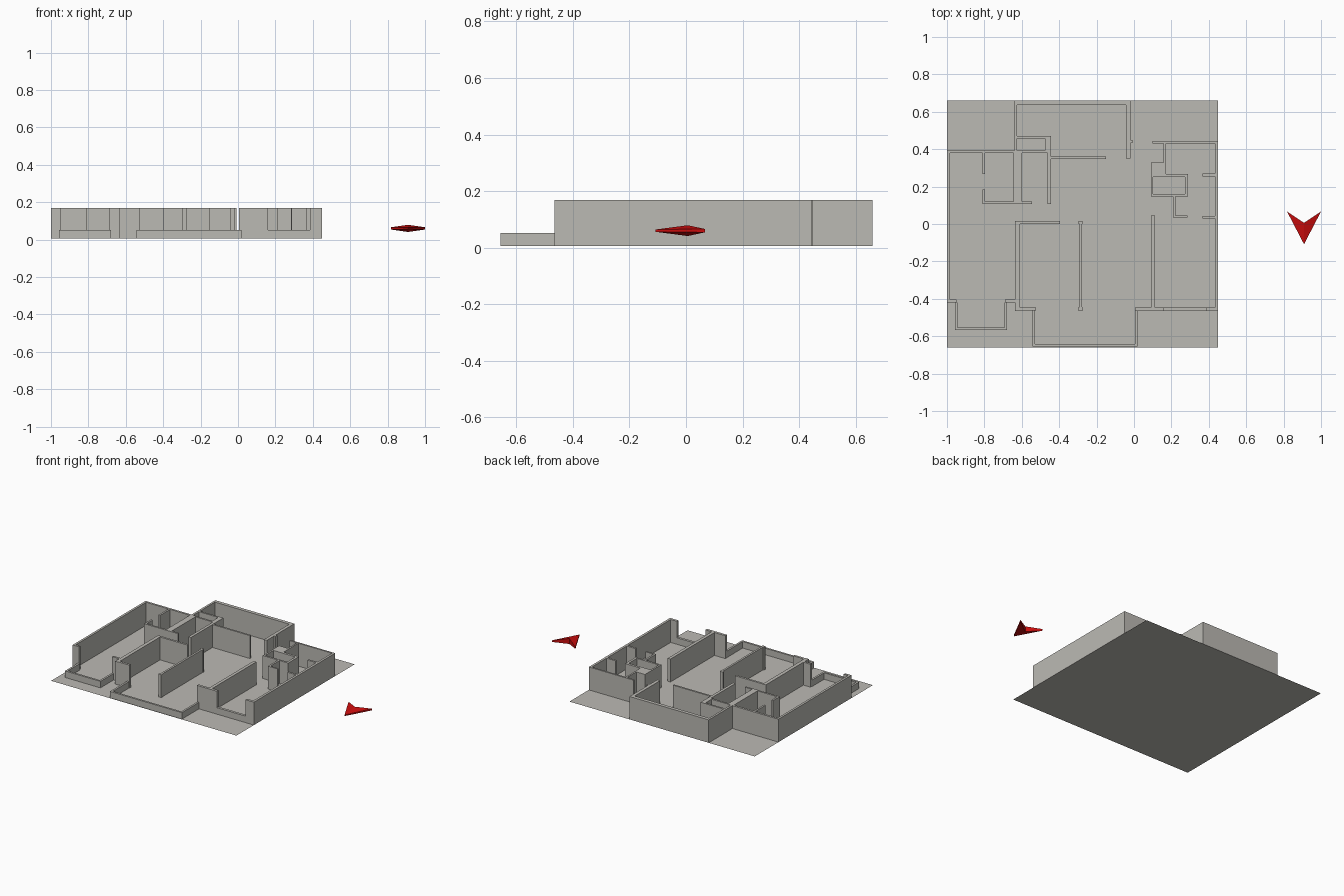
import bpy, bmesh

FLOOR, SILL, TOP = 0.006, 0.052, 0.168


def material(name, rgb):
    m = bpy.data.materials.new(name)
    m.diffuse_color = (*rgb, 1)
    return m


GREY = material("warm_grey", (0.50, 0.49, 0.455))
RED = material("red", (0.60, 0.004, 0.004))


def finish(bm, name, mat):
    me = bpy.data.meshes.new(name)
    bm.to_mesh(me)
    bm.free()
    me.materials.append(mat)
    ob = bpy.data.objects.new(name, me)
    bpy.context.collection.objects.link(ob)
    return ob


def walls(name, rects, top=TOP):
    """Boxes from (x0, x1, y0, y1), open underneath where they meet the floor."""
    bm = bmesh.new()
    for x0, x1, y0, y1 in rects:
        plan = [(x0, y0), (x1, y0), (x1, y1), (x0, y1)]
        lo = [bm.verts.new((x, y, FLOOR)) for x, y in plan]
        hi = [bm.verts.new((x, y, top)) for x, y in plan]
        bm.faces.new(hi)
        for i in range(4):
            j = (i + 1) % 4
            bm.faces.new((lo[i], lo[j], hi[j], hi[i]))
    return finish(bm, name, GREY)


# Floor sheet
bm = bmesh.new()
bm.faces.new([bm.verts.new((x, y, FLOOR)) for x, y in
              ((-1, -0.66), (0.45, -0.66), (0.45, 0.66), (-1, 0.66))])
finish(bm, "floor", GREY)

# Left room shell with short returns beside the balcony
walls("left_room_walls", [
    (-1, -0.984, -0.42, 0.395),
    (-0.984, -0.643, 0.38, 0.395),
    (-0.984, -0.95, -0.42, -0.405),
    (-0.69, -0.635, -0.42, -0.405),
])

# Small rooms and service shaft at the back left
walls("back_left_partitions", [
    (-0.643, -0.60, 0.107, 0.393),
    (-0.60, -0.443, 0.38, 0.393),
    (-0.475, -0.443, 0.393, 0.457),
    (-0.625, -0.443, 0.457, 0.47),
    (-0.463, -0.443, 0.107, 0.38),
    (-0.443, -0.15, 0.347, 0.36),
    (-0.81, -0.643, 0.107, 0.12),
    (-0.60, -0.545, 0.107, 0.12),
    (-0.81, -0.797, 0.12, 0.185),
    (-0.81, -0.797, 0.267, 0.38),
])

# Back room shell
walls("back_room_walls", [
    (-0.64, -0.625, 0.393, 0.66),
    (-0.625, -0.02, 0.635, 0.66),
    (-0.043, -0.02, 0.35, 0.635),
    (-0.02, -0.008, 0.433, 0.45),
])

# Middle rooms
walls("middle_walls", [
    (-0.635, -0.61, -0.465, 0.015),
    (-0.61, -0.395, 0.0, 0.015),
    (-0.61, -0.525, -0.463, -0.447),
    (-0.291, -0.277, -0.465, 0.015),
    (-0.298, -0.275, -0.465, -0.445),
    (-0.298, -0.275, 0.0, 0.015),
    (0.09, 0.112, -0.447, 0.045),
])

# Right side shell, with a window gap in the front wall
walls("right_outer_walls", [
    (0.433, 0.45, -0.465, 0.443),
    (0.10, 0.433, 0.431, 0.443),
    (0.005, 0.16, -0.465, -0.447),
    (0.385, 0.433, -0.465, -0.447),
])
walls("window_sill", [(0.16, 0.385, -0.465, -0.447)], SILL)

# Small rooms and shaft on the right
walls("right_partitions", [
    (0.158, 0.17, 0.33, 0.431),
    (0.09, 0.17, 0.25, 0.33),
    (0.17, 0.29, 0.25, 0.267),
    (0.09, 0.102, 0.16, 0.25),
    (0.273, 0.29, 0.16, 0.25),
    (0.09, 0.29, 0.147, 0.16),
    (0.209, 0.222, 0.035, 0.147),
    (0.222, 0.285, 0.035, 0.046),
    (0.365, 0.433, 0.255, 0.269),
    (0.365, 0.433, 0.03, 0.044),
])

# Low balcony parapets, each a U in plan
for name, x0, x1, y0, y1 in (("left_balcony_parapet", -0.957, -0.679, -0.567, -0.42),
                             ("middle_balcony_parapet", -0.542, 0.02, -0.656, -0.463)):
    t = 0.014
    walls(name, [(x0, x1, y0, y0 + t),
                 (x0, x0 + t, y0 + t, y1),
                 (x1 - t, x1, y0 + t, y1)], SILL)

# Direction arrow: swept dart, thickest at the rear notch
bm = bmesh.new()
outline = [(0.909, -0.108, 0.004), (1.0, 0.067, 0.006),
           (0.909, 0.006, 0.019), (0.818, 0.067, 0.006)]
up = [bm.verts.new((x, y, 0.06 + h)) for x, y, h in outline]
down = [bm.verts.new((x, y, 0.06 - h)) for x, y, h in outline]
for a, b, c in ((0, 1, 2), (0, 2, 3)):
    bm.faces.new((up[a], up[b], up[c]))
    bm.faces.new((down[c], down[b], down[a]))
for i in range(4):
    j = (i + 1) % 4
    bm.faces.new((down[i], down[j], up[j], up[i]))
finish(bm, "direction_arrow", RED)
